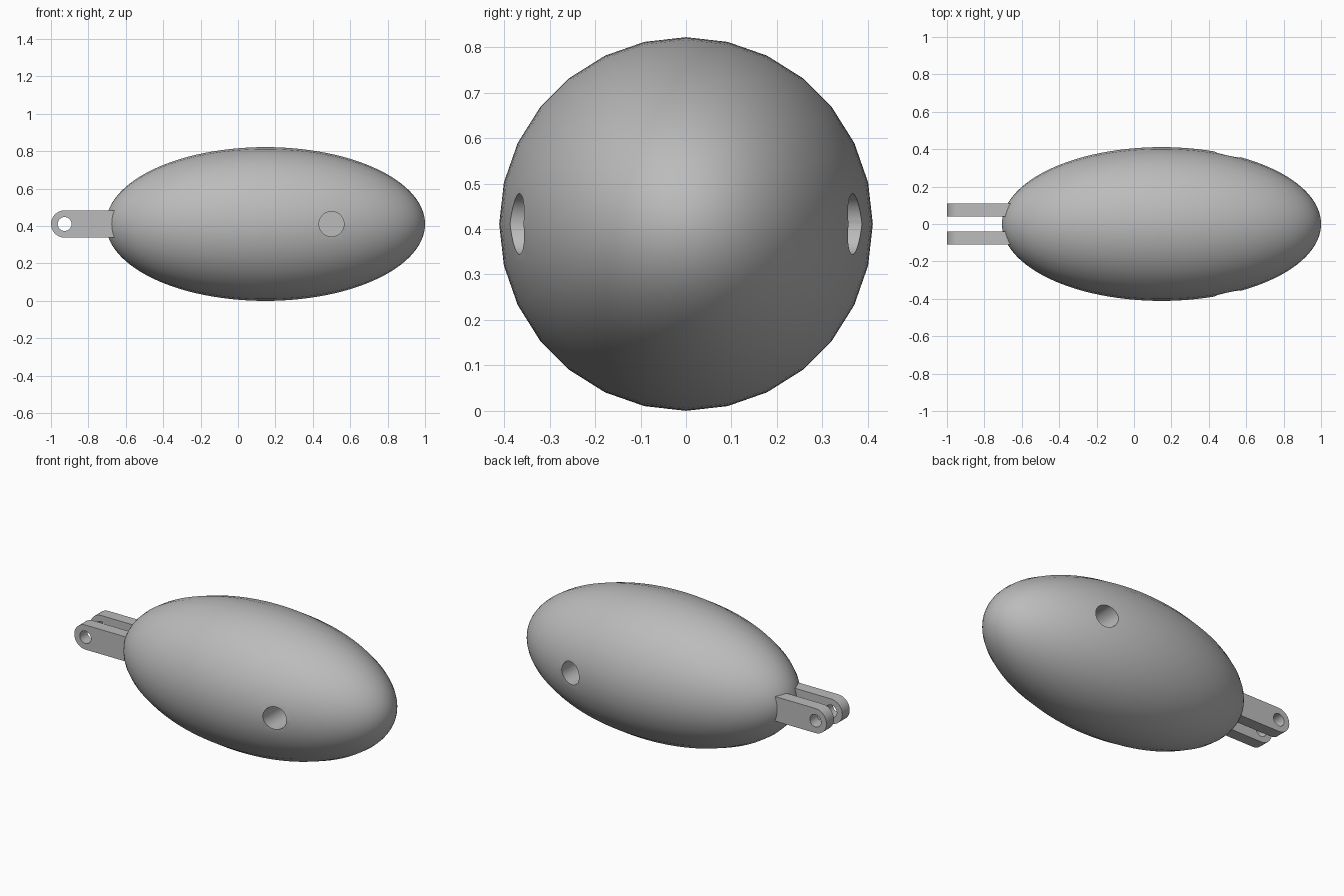
import bpy
import bmesh
import math
from mathutils import Matrix

cube = bpy.data.objects.get("Cube")
if cube:
    bpy.data.objects.remove(cube, do_unlink=True)

MID = 0.411        # height of the long axis
grey = bpy.data.materials.new("plain_grey")
grey.use_nodes = True
grey.diffuse_color = (0.5, 0.5, 0.5, 1)
grey.node_tree.nodes["Principled BSDF"].inputs["Base Color"].default_value = (0.5, 0.5, 0.5, 1)


def add_object(name, bm):
    mesh = bpy.data.meshes.new(name)
    bmesh.ops.recalc_face_normals(bm, faces=bm.faces)
    bm.to_mesh(mesh)
    bm.free()
    mesh.materials.append(grey)
    obj = bpy.data.objects.new(name, mesh)
    bpy.context.collection.objects.link(obj)
    return obj


def cylinder_y(x, y0, y1, radius):
    """Helper cutter running along y."""
    bm = bmesh.new()
    place = Matrix.Translation((x, (y0 + y1) / 2, MID)) @ Matrix.Rotation(math.pi / 2, 4, 'X')
    bmesh.ops.create_cone(bm, cap_ends=True, segments=32, radius1=radius,
                          radius2=radius, depth=abs(y1 - y0), matrix=place)
    cutter = add_object("hole_cutter", bm)
    cutter.hide_render = True
    return cutter


def cut(obj, cutter):
    bpy.context.view_layer.objects.active = obj
    mod = obj.modifiers.new("hole", 'BOOLEAN')
    mod.operation = 'DIFFERENCE'
    mod.solver = 'EXACT'
    mod.object = cutter
    bpy.ops.object.modifier_apply(modifier=mod.name)
    bpy.data.objects.remove(cutter, do_unlink=True)


def smooth(obj):
    bpy.ops.object.select_all(action='DESELECT')
    obj.select_set(True)
    bpy.context.view_layer.objects.active = obj
    bpy.ops.object.shade_smooth_by_angle(angle=math.radians(30))


# Egg-shaped body with a blind socket on each flank
bm = bmesh.new()
bmesh.ops.create_uvsphere(bm, u_segments=28, v_segments=56, radius=1)
bmesh.ops.transform(bm, verts=bm.verts, matrix=Matrix.Translation((0.147, 0, MID))
                    @ Matrix.Diagonal((0.853, 0.411, 0.411, 1))
                    @ Matrix.Rotation(math.pi / 2, 4, 'Y'))
body = add_object("body", bm)
for side in (-1, 1):
    cut(body, cylinder_y(0.5, side * 0.11, side * 0.5, 0.067))
smooth(body)

# Pair of round-ended hinge lugs, each with a pin hole
for side, name in ((-1, "right_hinge_lug"), (1, "left_hinge_lug")):
    bm = bmesh.new()
    r, x_end = 0.073, -0.927
    outline = [(-0.55, MID - r), (-0.55, MID + r)]
    for i in range(17):
        a = math.pi / 2 + math.pi * i / 16
        outline.append((x_end + r * math.cos(a), MID + r * math.sin(a)))
    face = bm.faces.new([bm.verts.new((x, side * 0.039, z)) for x, z in outline])
    ext = bmesh.ops.extrude_face_region(bm, geom=[face])
    bmesh.ops.translate(bm, vec=(0, side * 0.07, 0),
                        verts=[v for v in ext["geom"] if isinstance(v, bmesh.types.BMVert)])
    lug = add_object(name, bm)
    cut(lug, cylinder_y(x_end, side * 0.01, side * 0.15, 0.037))
    smooth(lug)
